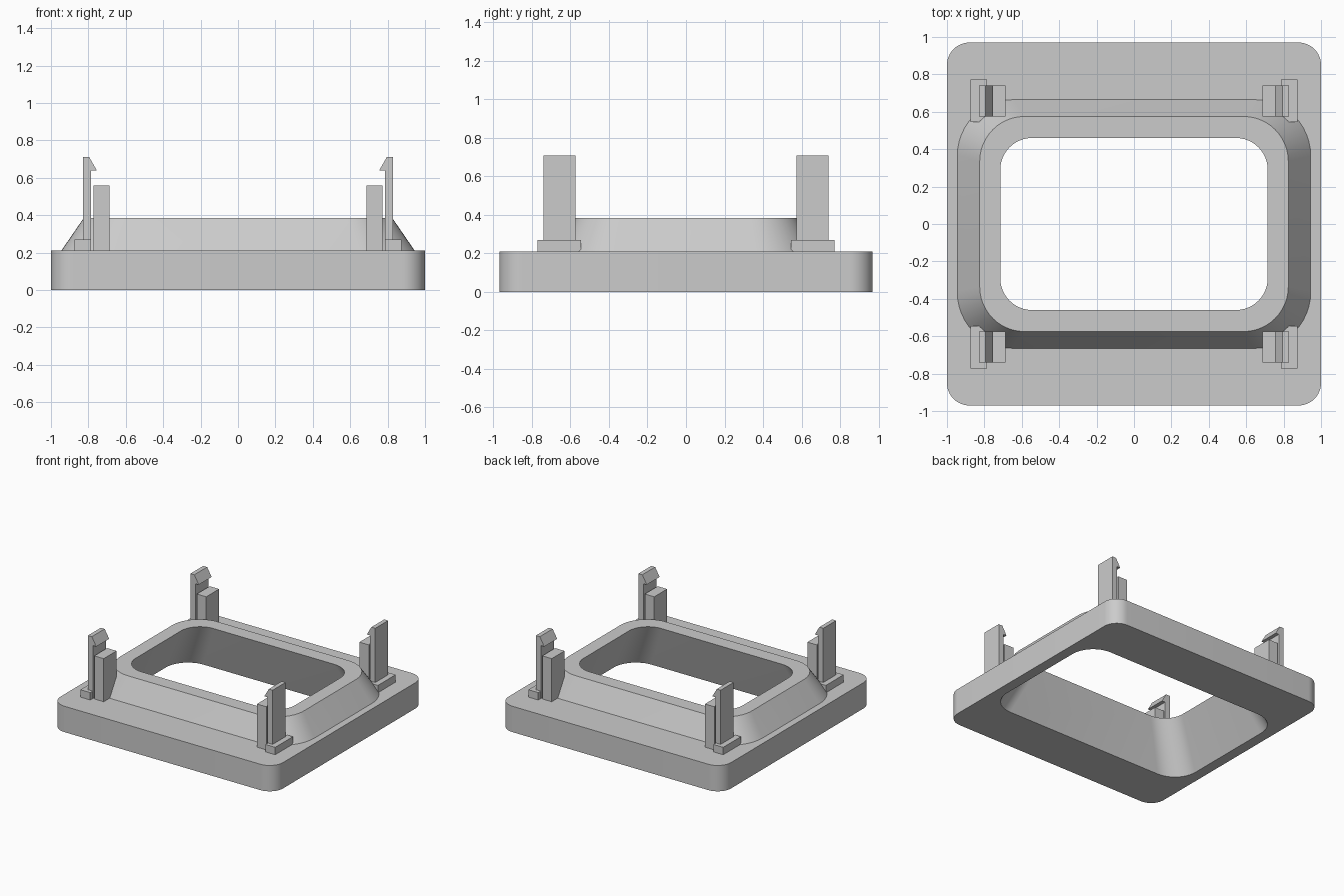
import bpy, bmesh
from math import sin, cos, pi

cube = bpy.data.objects.get("Cube")
if cube:
    bpy.data.objects.remove(cube, do_unlink=True)

# Single material
grey = bpy.data.materials.new("light_grey")
grey.use_nodes = True
colour = (0.6, 0.6, 0.6, 1)
grey.diffuse_color = colour
grey.node_tree.nodes["Principled BSDF"].inputs["Base Color"].default_value = colour


def finish(name, bm):
    bmesh.ops.recalc_face_normals(bm, faces=bm.faces)
    mesh = bpy.data.meshes.new(name)
    bm.to_mesh(mesh)
    bm.free()
    mesh.materials.append(grey)
    obj = bpy.data.objects.new(name, mesh)
    bpy.context.collection.objects.link(obj)
    return obj


def rounded_ring(bm, hx, hy, r, z, steps=12):
    """Loop of vertices around a rounded rectangle."""
    ring = []
    for q, (sx, sy) in enumerate([(1, 1), (-1, 1), (-1, -1), (1, -1)]):
        for i in range(steps + 1):
            a = (q + i / steps) * pi / 2
            ring.append(bm.verts.new((sx * (hx - r) + r * cos(a),
                                      sy * (hy - r) + r * sin(a), z)))
    return ring


def four_corner_prism(name, profile, y0, y1):
    """Extrude an x-z profile along y and mirror it to all four corners."""
    bm = bmesh.new()
    face = bm.faces.new([bm.verts.new((x, y0, z)) for x, z in profile])
    ext = bmesh.ops.extrude_face_region(bm, geom=[face])
    verts = [g for g in ext["geom"] if isinstance(g, bmesh.types.BMVert)]
    bmesh.ops.translate(bm, verts=verts, vec=(0, y1 - y0, 0))
    obj = finish(name, bm)
    mirror = obj.modifiers.new("corners", "MIRROR")
    mirror.use_axis = (True, True, False)
    return obj


def box(x0, x1, z0, z1):
    return [(x0, z0), (x1, z0), (x1, z1), (x0, z1)]


# Frame: plate, raised sloping collar and flared opening as one closed loft
sections = [
    (1.0, 0.97, 0.12, 0.0),       # plate bottom
    (1.0, 0.97, 0.12, 0.21),      # plate top
    (0.945, 0.665, 0.30, 0.21),   # collar foot
    (0.825, 0.575, 0.24, 0.385),  # collar rim
    (0.715, 0.46, 0.17, 0.385),   # opening top
    (0.915, 0.58, 0.20, 0.0),     # opening bottom
]
bm = bmesh.new()
rings = [rounded_ring(bm, *s) for s in sections]
for k, a in enumerate(rings):
    b = rings[(k + 1) % len(rings)]
    for i in range(len(a)):
        j = (i + 1) % len(a)
        bm.faces.new((a[i], a[j], b[j], b[i]))
frame = finish("frame", bm)
bpy.context.view_layer.objects.active = frame
frame.select_set(True)
bpy.ops.object.shade_smooth_by_angle(angle=pi / 9)

# Snap hooks with inward-facing barbs
hook = [(0.83, 0.2), (0.83, 0.71), (0.795, 0.71),
        (0.755, 0.64), (0.785, 0.64), (0.785, 0.2)]
four_corner_prism("snap_hooks", hook, 0.575, 0.74)

# Support posts beside the hooks, and pads at their feet
four_corner_prism("support_posts", box(0.688, 0.773, 0.2, 0.56), 0.575, 0.74)
four_corner_prism("hook_pads", box(0.787, 0.875, 0.2, 0.27), 0.545, 0.772)
